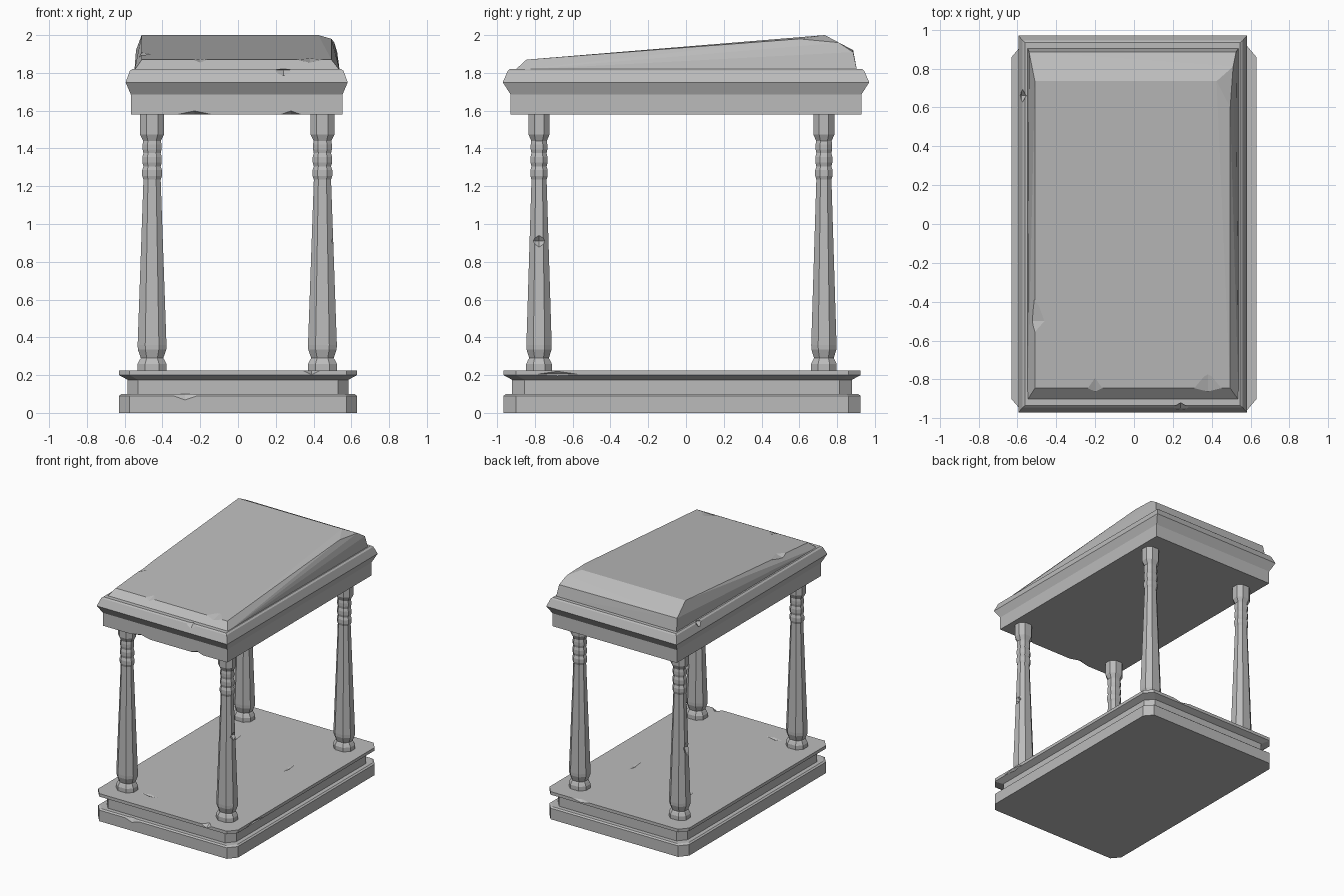
import bpy, bmesh
from mathutils import Vector

cube = bpy.data.objects.get("Cube")
if cube:
    bpy.data.objects.remove(cube)

stone = bpy.data.materials.new("grey_stone")
stone.use_nodes = True
stone.diffuse_color = (0.5, 0.5, 0.5, 1)
stone.node_tree.nodes["Principled BSDF"].inputs["Base Color"].default_value = (0.5, 0.5, 0.5, 1)


def make(name, bm):
    bmesh.ops.recalc_face_normals(bm, faces=bm.faces[:])
    me = bpy.data.meshes.new(name)
    bm.to_mesh(me)
    bm.free()
    me.materials.append(stone)
    ob = bpy.data.objects.new(name, me)
    bpy.context.collection.objects.link(ob)
    return ob


def loft(name, rings):
    """Skin a stack of equal-sized point rings and cap both ends."""
    bm = bmesh.new()
    loops = [[bm.verts.new(p) for p in ring] for ring in rings]
    n = len(loops[0])
    for a, b in zip(loops, loops[1:]):
        for i in range(n):
            j = (i + 1) % n
            bm.faces.new((a[i], a[j], b[j], b[i]))
    bm.faces.new(loops[0])
    bm.faces.new(loops[-1])
    return make(name, bm)


def rect(hx, hy, z, cx=0, cy=0):
    return [(cx + sx * hx, cy + sy * hy, z) for sx, sy in ((-1, -1), (1, -1), (1, 1), (-1, 1))]


def octagon(hx, hy, z, cut_x, cut_y, cx=0, cy=0):
    ax, ay = hx - cut_x, hy - cut_y
    pts = ((-ax, -hy), (ax, -hy), (hx, -ay), (hx, ay), (ax, hy), (-ax, hy), (-hx, ay), (-hx, -ay))
    return [(cx + x, cy + y, z) for x, y in pts]


def chip(ob, spots):
    """Knock diamond-shaped chips out of a part: (centre, half sizes)."""
    for centre, size in spots:
        bm = bmesh.new()
        for axis in range(3):
            for s in (-1, 1):
                v = Vector(centre)
                v[axis] += s * size[axis]
                bm.verts.new(v)
        bmesh.ops.convex_hull(bm, input=bm.verts[:])
        cutter = make("chip_cutter", bm)
        cutter.hide_render = True
        mod = ob.modifiers.new("chip", "BOOLEAN")
        mod.operation, mod.solver, mod.object = "DIFFERENCE", "EXACT", cutter
        bpy.context.view_layer.objects.active = ob
        bpy.ops.object.modifier_apply(modifier=mod.name)
        bpy.data.objects.remove(cutter)


# Stepped base with clipped corners
steps = [(0, 0), (0, 0.09), (0.012, 0.1), (0.046, 0.1), (0.046, 0.175), (0, 0.2), (0, 0.225)]
base = loft("base", [octagon(0.63 - d, 0.945 - d, z, 0.055, 0.065, 0, -0.021) for d, z in steps])
chip(base, [
    ((-0.28, -0.975, 0.1), (0.13, 0.03, 0.045)),
    ((0.39, -0.97, 0.225), (0.05, 0.05, 0.025)),
    ((0.635, -0.68, 0.205), (0.02, 0.14, 0.02)),
    ((-0.25, -0.78, 0.23), (0.12, 0.03, 0.013)),
    ((0.32, 0.2, 0.23), (0.03, 0.14, 0.013)),
    ((-0.3, 0.4, 0.23), (0.03, 0.12, 0.013)),
    ((0.3, 0.93, 0.225), (0.1, 0.03, 0.02)),
])

# Turned columns: half width and height up the shaft
turning = [
    (0.068, 0.222), (0.068, 0.258), (0.058, 0.28), (0.052, 0.29), (0.066, 0.335), (0.067, 0.36),
    (0.04, 1.235), (0.046, 1.255), (0.046, 1.285), (0.04, 1.305), (0.045, 1.325), (0.045, 1.355),
    (0.04, 1.375), (0.044, 1.395), (0.044, 1.42), (0.041, 1.44), (0.056, 1.475), (0.056, 1.582),
]
for side, x in (("right", -0.455), ("left", 0.447)):
    for end, y in (("front", -0.778), ("back", 0.73)):
        rings = [octagon(r * 1.14, r, z, r * 0.6, r * 0.55, x, y) for r, z in turning]
        column = loft(f"{end}_{side}_column", rings)
        if (end, side) == ("front", "left"):
            chip(column, [((0.515, y, 0.91), (0.035, 0.07, 0.045))])
        if (end, side) == ("back", "right"):
            chip(column, [((-0.525, y, 0.8), (0.03, 0.06, 0.08))])

# Moulded cornice
moulding = [(0.56, 0.928, 1.58), (0.56, 0.928, 1.685), (0.588, 0.97, 1.75),
            (0.566, 0.944, 1.81), (0.553, 0.934, 1.82)]
cornice = loft("cornice", [rect(hx, hy, z, -0.007) for hx, hy, z in moulding])
chip(cornice, [
    ((-0.23, -0.93, 1.575), (0.12, 0.04, 0.025)),
    ((0.28, -0.93, 1.575), (0.07, 0.04, 0.025)),
    ((0.24, -0.95, 1.815), (0.06, 0.035, 0.035)),
    ((-0.58, 0.66, 1.81), (0.035, 0.04, 0.04)),
])

# Sloping roof slab, highest near the back
bm = bmesh.new()
outline = rect(0.543, 0.905, 1.815, -0.005) + [
    (-0.51, -0.845, 1.87), (0.495, -0.845, 1.87),
    (-0.51, 0.735, 2), (0.425, 0.735, 2), (0.495, 0.6, 1.98),
    (-0.54, 0.885, 1.92), (0.525, 0.885, 1.91), (0.51, 0.81, 1.96),
]
for p in outline:
    bm.verts.new(p)
bmesh.ops.convex_hull(bm, input=bm.verts[:])
roof = make("roof_slab", bm)
chip(roof, [
    ((-0.2, -0.86, 1.875), (0.07, 0.07, 0.02)),
    ((0.38, -0.86, 1.875), (0.12, 0.09, 0.02)),
    ((-0.52, -0.5, 1.905), (0.08, 0.13, 0.025)),
])
